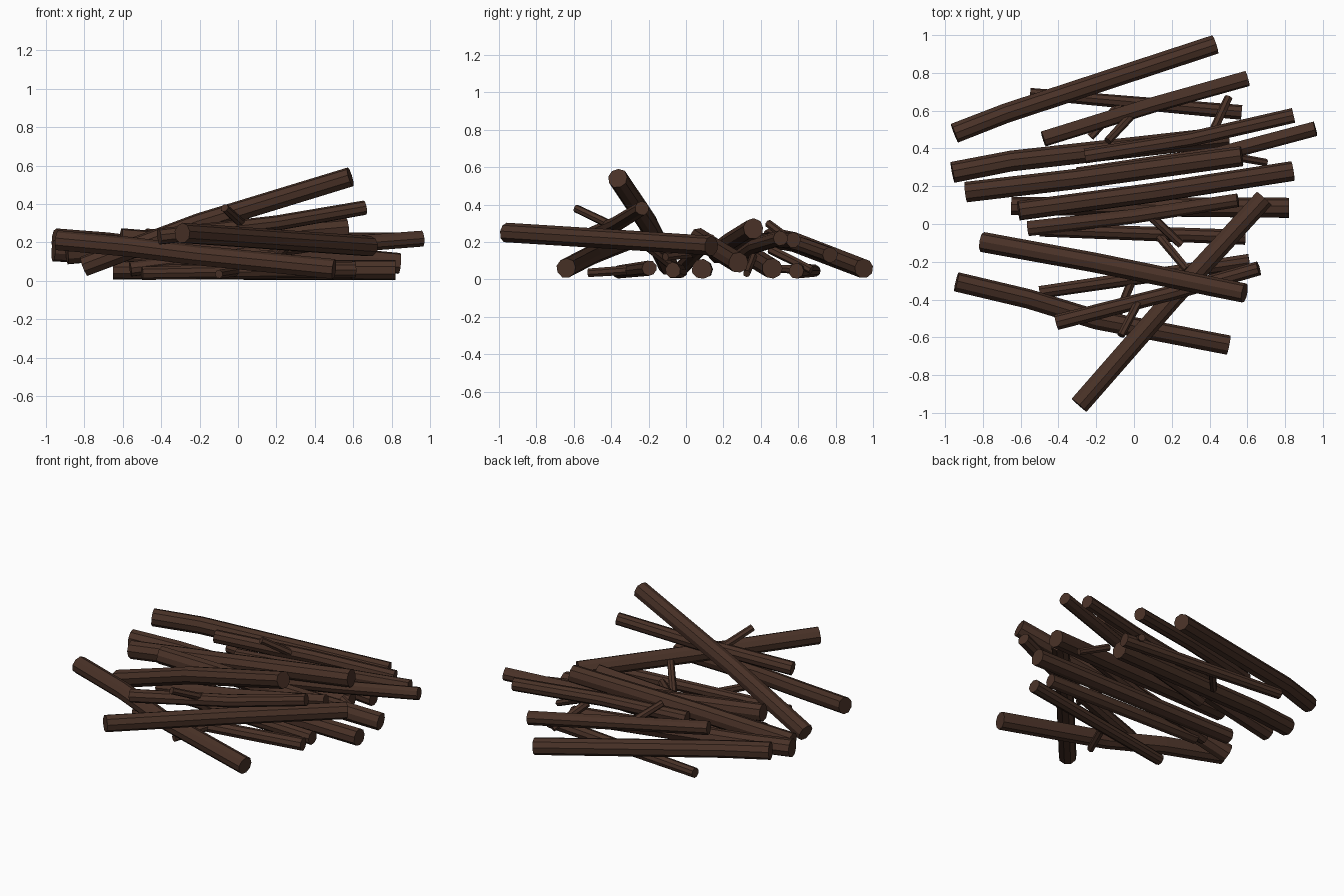
import bpy, bmesh, math, random
from mathutils import Vector

if "Cube" in bpy.data.objects:
    bpy.data.objects.remove(bpy.data.objects["Cube"])

random.seed(4)
bark = bpy.data.materials.new("dark_brown_bark")
bark.diffuse_color = (0.066, 0.031, 0.020, 1)
bark.use_nodes = True
bark.node_tree.nodes["Principled BSDF"].inputs["Base Color"].default_value = bark.diffuse_color


def log(name, points, r0, r1, sides=9):
    """Flat-faced, slightly knobbly rod through the given points, capped at both ends."""
    pts = [Vector(p) for p in points]
    bm = bmesh.new()
    rings = []
    roll = random.random()
    up = Vector((0, 0, 1))
    wob = [random.uniform(0.95, 1.05) for _ in range(sides)]
    for i, p in enumerate(pts):
        d = (pts[min(i + 1, len(pts) - 1)] - pts[max(i - 1, 0)]).normalized()
        u = d.cross(up).normalized()
        v = u.cross(d)
        r = r0 + (r1 - r0) * i / (len(pts) - 1)
        ring = []
        for k in range(sides):
            a = 2 * math.pi * (k + roll) / sides
            ring.append(bm.verts.new(p + (u * math.cos(a) + v * math.sin(a)) * r * wob[k]))
        rings.append(ring)
    for a, b in zip(rings, rings[1:]):
        for k in range(sides):
            n = (k + 1) % sides
            bm.faces.new((a[k], a[n], b[n], b[k]))
    bm.faces.new(rings[0])
    bm.faces.new(rings[-1])
    bmesh.ops.recalc_face_normals(bm, faces=bm.faces)
    me = bpy.data.meshes.new(name)
    bm.to_mesh(me)
    bm.free()
    me.materials.append(bark)
    bpy.context.collection.objects.link(bpy.data.objects.new(name, me))


# Large logs: left end, bend point, right end, radii
log("back_log", [(-.95, .48, .22), (-.68, .585, .20), (.43, .95, .06)], .055, .053)
log("left_log", [(-.96, .27, .16), (-.65, .33, .14), (.5, .46, .06)], .057, .055)
log("top_middle_log", [(-.89, .17, .14), (-.3, .24, .195), (.57, .36, .27)], .056, .055)
log("sloping_middle_log", [(-.61, .07, .22), (.1, .165, .16), (.84, .28, .09)], .053, .054)
log("ground_middle_log", [(-.65, .095, .055), (.1, .09, .055), (.82, .085, .055)], .05, .055)
log("raised_log", [(-.80, -.095, .075), (-.2, -.205, .30), (.585, -.365, .54)], .055, .053)
log("front_left_log", [(-.94, -.305, .21), (-.56, -.395, .175), (-.2, -.505, .13), (.5, -.64, .06)], .053, .053)
log("crossing_log", [(-.29, -.96, .25), (.2, -.40, .215), (.69, .135, .18)], .053, .053)

# Thinner logs
log("back_upper_thin_log", [(-.48, .45, .23), (.1, .63, .18), (.6, .77, .13)], .042, .042)
log("back_ground_thin_log", [(-.55, .69, .045), (.57, .59, .045)], .032, .042)
log("upper_thin_log", [(-.26, .36, .20), (.3, .45, .21), (.845, .575, .21)], .042, .042)
log("right_thin_log", [(-.3, .26, .10), (.45, .37, .18), (.96, .505, .22)], .042, .04)
log("middle_thin_log", [(-.56, -.025, .06), (.0, .04, .13), (.55, .125, .21)], .04, .036)
log("middle_ground_thin_log", [(-.5, -.03, .045), (.59, -.07, .05)], .038, .042)
log("front_ground_thin_log", [(-.5, -.36, .04), (.61, -.195, .06)], .034, .04)
log("front_raised_thin_log", [(-.41, -.52, .23), (.2, -.365, .30), (.66, -.235, .38)], .042, .038)

# Short broken branches
twigs = [
    ((.50, .67, .05), (.40, .45, .16), .025),
    ((-.14, .44, .30), (-.02, .57, .20), .024),
    ((-.23, .46, .06), (-.05, .66, .05), .024),
    ((.25, -.11, .12), (.09, .04, .14), .025),
    ((.28, -.24, .20), (.13, -.06, .06), .024),
    ((-.07, -.59, .38), (.04, -.38, .28), .024),
    ((-.10, -.52, .035), (-.01, -.30, .05), .025),
    ((.70, .325, .03), (.50, .36, .12), .022),
]
for i, (tip, base, r) in enumerate(twigs):
    log("branch_%d" % (i + 1), [tip, base], r * .9, r, 7)
